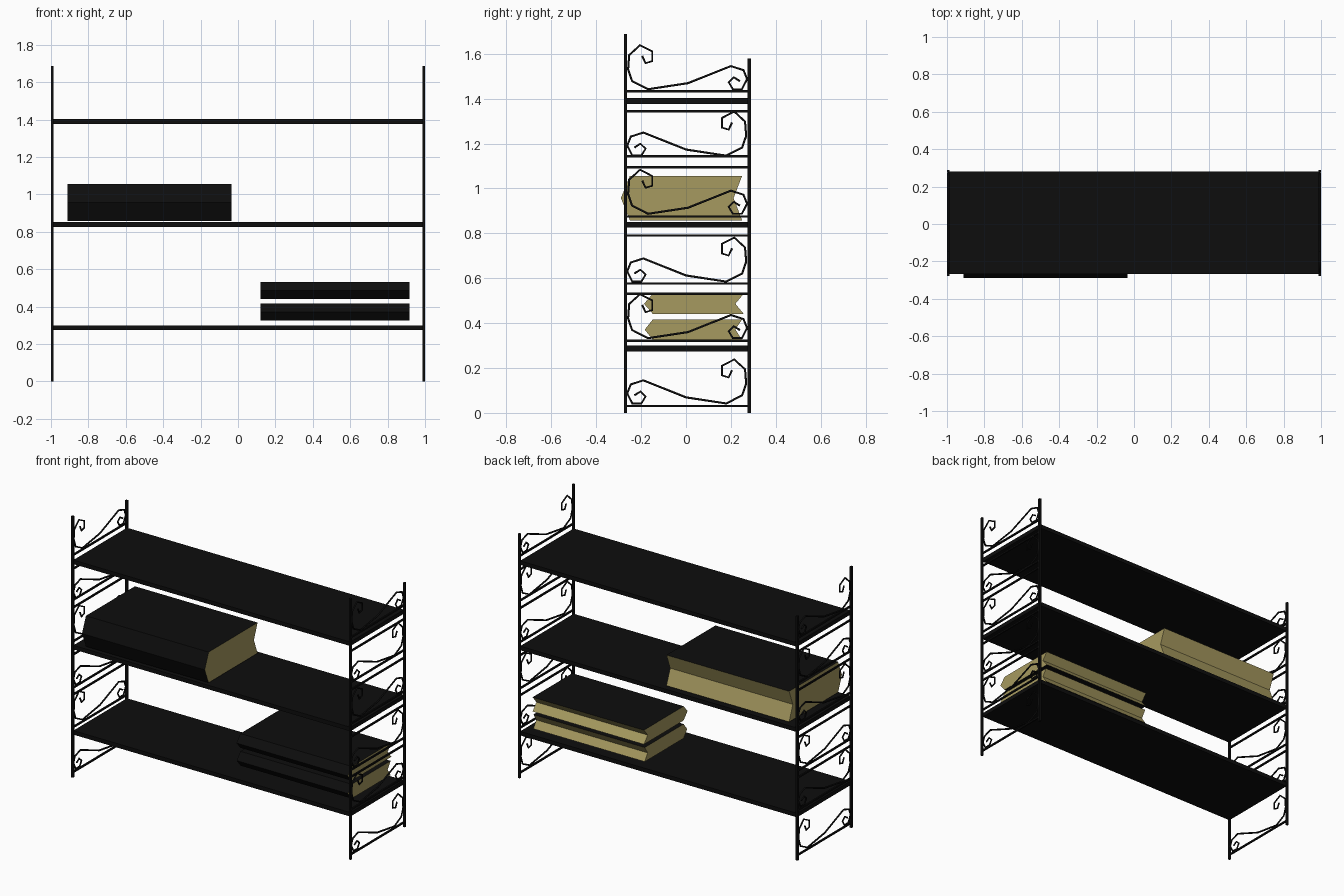
import bpy
import bmesh

cube = bpy.data.objects.get("Cube")
if cube:
    bpy.data.objects.remove(cube, do_unlink=True)


def make_material(name, rgb):
    mat = bpy.data.materials.new(name)
    mat.use_nodes = True
    mat.diffuse_color = (*rgb, 1)
    bsdf = mat.node_tree.nodes["Principled BSDF"]
    bsdf.inputs["Base Color"].default_value = (*rgb, 1)
    return mat


BLACK = make_material("black", (0.004, 0.004, 0.004))
PAGES = make_material("page_cream", (0.38, 0.32, 0.115))


def add_mesh(name, bm, *materials):
    bmesh.ops.recalc_face_normals(bm, faces=bm.faces)
    mesh = bpy.data.meshes.new(name)
    bm.to_mesh(mesh)
    bm.free()
    for mat in materials:
        mesh.materials.append(mat)
    obj = bpy.data.objects.new(name, mesh)
    bpy.context.collection.objects.link(obj)
    return obj


def box(name, x, y, z):
    """Box from (min, max) ranges."""
    bm = bmesh.new()
    bmesh.ops.create_cube(bm, size=1)
    for v in bm.verts:
        for i, (low, high) in enumerate((x, y, z)):
            v.co[i] = low if v.co[i] < 0 else high
    return add_mesh(name, bm, BLACK)


def wire(name, x, points, radius=0.0055):
    """Bent thin bar along (y, z) points, in the plane of an end frame."""
    curve = bpy.data.curves.new(name + "_path", "CURVE")
    curve.dimensions = "3D"
    curve.bevel_depth = radius
    curve.bevel_resolution = 1
    curve.use_fill_caps = True
    spline = curve.splines.new("POLY")
    spline.points.add(len(points) - 1)
    for p, (y, z) in zip(spline.points, points):
        p.co = (x, y, z, 1)
    helper = bpy.data.objects.new(name + "_path", curve)
    bpy.context.collection.objects.link(helper)
    graph = bpy.context.evaluated_depsgraph_get()
    mesh = bpy.data.meshes.new_from_object(helper.evaluated_get(graph))
    bpy.data.objects.remove(helper, do_unlink=True)
    mesh.materials.clear()
    mesh.materials.append(BLACK)
    obj = bpy.data.objects.new(name, mesh)
    bpy.context.collection.objects.link(obj)


def book(name, x, back, front, notch, tip, z):
    """Book with a pointed spine and hollow page edge, extruded along x."""
    low, high = z
    mid = (low + high) / 2
    profile = [(front, low), (back, low), (notch, mid),
               (back, high), (front, high), (tip, mid)]
    bm = bmesh.new()
    ends = [[bm.verts.new((px, y, h)) for y, h in profile] for px in x]
    bm.faces.new(ends[0])
    bm.faces.new(ends[1])
    for i in range(len(profile)):
        j = (i + 1) % len(profile)
        face = bm.faces.new((ends[0][i], ends[0][j], ends[1][j], ends[1][i]))
        # page edge is cream, covers and spine are black
        face.material_index = 1 if i in (1, 2) else 0
    for face in bm.faces:
        if len(face.verts) == len(profile):
            face.material_index = 1
    return add_mesh(name, bm, BLACK, PAGES)


# Shelf boards
for label, z in (("bottom", 0.287), ("middle", 0.838), ("top", 1.389)):
    box(label + "_shelf", (-0.99, 0.99), (-0.267, 0.28), (z - 0.013, z + 0.013))

# Scroll outline: tall curl at the front, small curl at the back
SCROLL = [(-0.195, 0.148), (-0.18, 0.116), (-0.15, 0.125), (-0.15, 0.168),
          (-0.205, 0.196), (-0.253, 0.152), (-0.258, 0.088), (-0.24, 0.036),
          (-0.169, 0), (0.009, 0.027), (0.2, 0.103), (0.256, 0.085),
          (0.272, 0.045), (0.249, 0), (0.209, 0), (0.19, 0.031),
          (0.213, 0.053), (0.24, 0.036)]
MIRRORED = [(0.01 - y, z) for y, z in SCROLL]
RAILS = (0.031, 0.321, 0.531, 0.576, 0.79, 0.875, 1.094, 1.143, 1.344, 1.433)

# End frames: posts, cross rails and scrollwork
for side, sx in (("right", -1), ("left", 1)):
    x = 0.993 * sx
    span = (x - 0.007, x + 0.007)
    box(side + "_front_post", span, (-0.277, -0.263), (0, 1.687))
    box(side + "_back_post", span, (0.275, 0.289), (0, 1.578))
    for z in RAILS:
        box(side + "_cross_rail", (x - 0.005, x + 0.005),
            (-0.27, 0.282), (z - 0.005, z + 0.005))
    for outline, bases in ((SCROLL, (0.333, 0.887, 1.442)),
                           (MIRRORED, (0.042, 0.585, 1.146))):
        for base in bases:
            wire(side + "_scroll", x, [(y, z + base) for y, z in outline])

# Books
book("large_book", (-0.912, -0.035), 0.25, -0.25, 0.212, -0.29, (0.858, 1.056))
book("stacked_lower_book", (0.12, 0.916), 0.25, -0.147, 0.22, -0.184, (0.325, 0.417))
book("stacked_upper_book", (0.12, 0.916), 0.258, -0.147, 0.22, -0.187, (0.44, 0.532))
